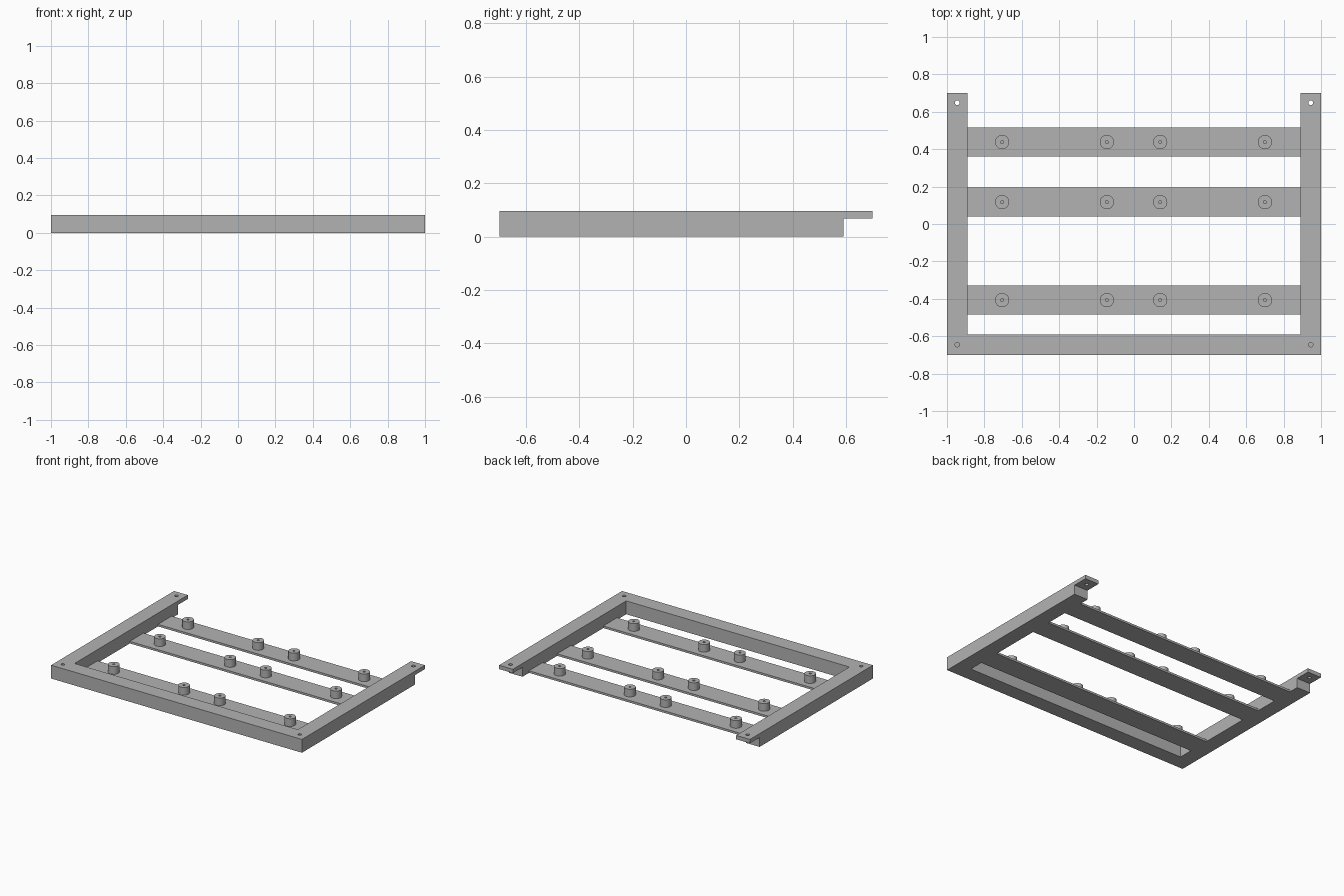
import bpy, bmesh, math
from mathutils import Vector, Matrix

cube = bpy.data.objects.get("Cube")
if cube:
    bpy.data.objects.remove(cube, do_unlink=True)

# Main dimensions
HALF_X, HALF_Y, HEIGHT, RAIL = 1.0, 0.70, 0.096, 0.11
INNER_X = HALF_X - RAIL
TAB_BOTTOM = 0.068
SLAT_TOP, POST_TOP = 0.015, 0.07

grey = bpy.data.materials.new("plain grey")
grey.use_nodes = True
colour = (0.45, 0.45, 0.45, 1)
grey.diffuse_color = colour
grey.node_tree.nodes["Principled BSDF"].inputs["Base Color"].default_value = colour


def make_object(name, bm):
    bmesh.ops.recalc_face_normals(bm, faces=bm.faces)
    mesh = bpy.data.meshes.new(name)
    bm.to_mesh(mesh)
    bm.free()
    mesh.materials.append(grey)
    obj = bpy.data.objects.new(name, mesh)
    bpy.context.collection.objects.link(obj)
    return obj


def box(name, low, high):
    low, high = Vector(low), Vector(high)
    bm = bmesh.new()
    place = Matrix.Translation((low + high) / 2) @ Matrix.Diagonal((*(high - low), 1))
    bmesh.ops.create_cube(bm, size=1, matrix=place)
    return make_object(name, bm)


def prism(name, outline, z0, z1):
    bm = bmesh.new()
    face = bm.faces.new([bm.verts.new((x, y, z0)) for x, y in outline])
    top = bmesh.ops.extrude_face_region(bm, geom=[face])["geom"]
    verts = [v for v in top if isinstance(v, bmesh.types.BMVert)]
    bmesh.ops.translate(bm, verts=verts, vec=(0, 0, z1 - z0))
    return make_object(name, bm)


def cylinder(name, x, y, z0, z1, radius):
    bm = bmesh.new()
    bmesh.ops.create_cone(bm, cap_ends=True, segments=24, radius1=radius, radius2=radius,
                          depth=z1 - z0, matrix=Matrix.Translation((x, y, (z0 + z1) / 2)))
    return make_object(name, bm)


def cut(target, cutter):
    cutter.hide_render = True
    mod = target.modifiers.new("cut", 'BOOLEAN')
    mod.operation, mod.solver, mod.object = 'DIFFERENCE', 'EXACT', cutter
    bpy.context.view_layer.objects.active = target
    bpy.ops.object.modifier_apply(modifier=mod.name)
    bpy.data.objects.remove(cutter, do_unlink=True)


def smooth_round(obj):
    bpy.ops.object.select_all(action='DESELECT')
    obj.select_set(True)
    bpy.context.view_layer.objects.active = obj
    bpy.ops.object.shade_smooth_by_angle(angle=math.radians(30))


# U-shaped frame, open at the back
front_in = -HALF_Y + RAIL
frame = prism("frame", [
    (-HALF_X, -HALF_Y), (HALF_X, -HALF_Y), (HALF_X, HALF_Y), (INNER_X, HALF_Y),
    (INNER_X, front_in), (-INNER_X, front_in), (-INNER_X, HALF_Y), (-HALF_X, HALF_Y)], 0, HEIGHT)

# Step under the back ends leaves thin mounting tabs
cut(frame, box("step_cutter", (-1.1, HALF_Y - RAIL, -0.1), (1.1, 0.8, TAB_BOTTOM)))

# Blind holes in the front corners, through holes in the tabs
for side in (-1, 1):
    x = side * (HALF_X - RAIL / 2)
    cut(frame, cylinder("front_hole_cutter", x, -0.645, 0.03, 0.2, 0.012))
    cut(frame, cylinder("tab_hole_cutter", x, 0.648, 0, 0.2, 0.013))
smooth_round(frame)

# Cross slats, each with four hollow mounting posts
for row, y in (("front", -0.407), ("middle", 0.117), ("back", 0.438)):
    box(row + "_slat", (-INNER_X, y - 0.078, 0), (INNER_X, y + 0.078, SLAT_TOP))
    for number, x in enumerate((-0.705, -0.145, 0.14, 0.70), 1):
        post = cylinder(f"{row}_post_{number}", x, y, SLAT_TOP - 0.005, POST_TOP, 0.038)
        cut(post, cylinder("post_hole_cutter", x, y, 0.025, 0.2, 0.008))
        smooth_round(post)
